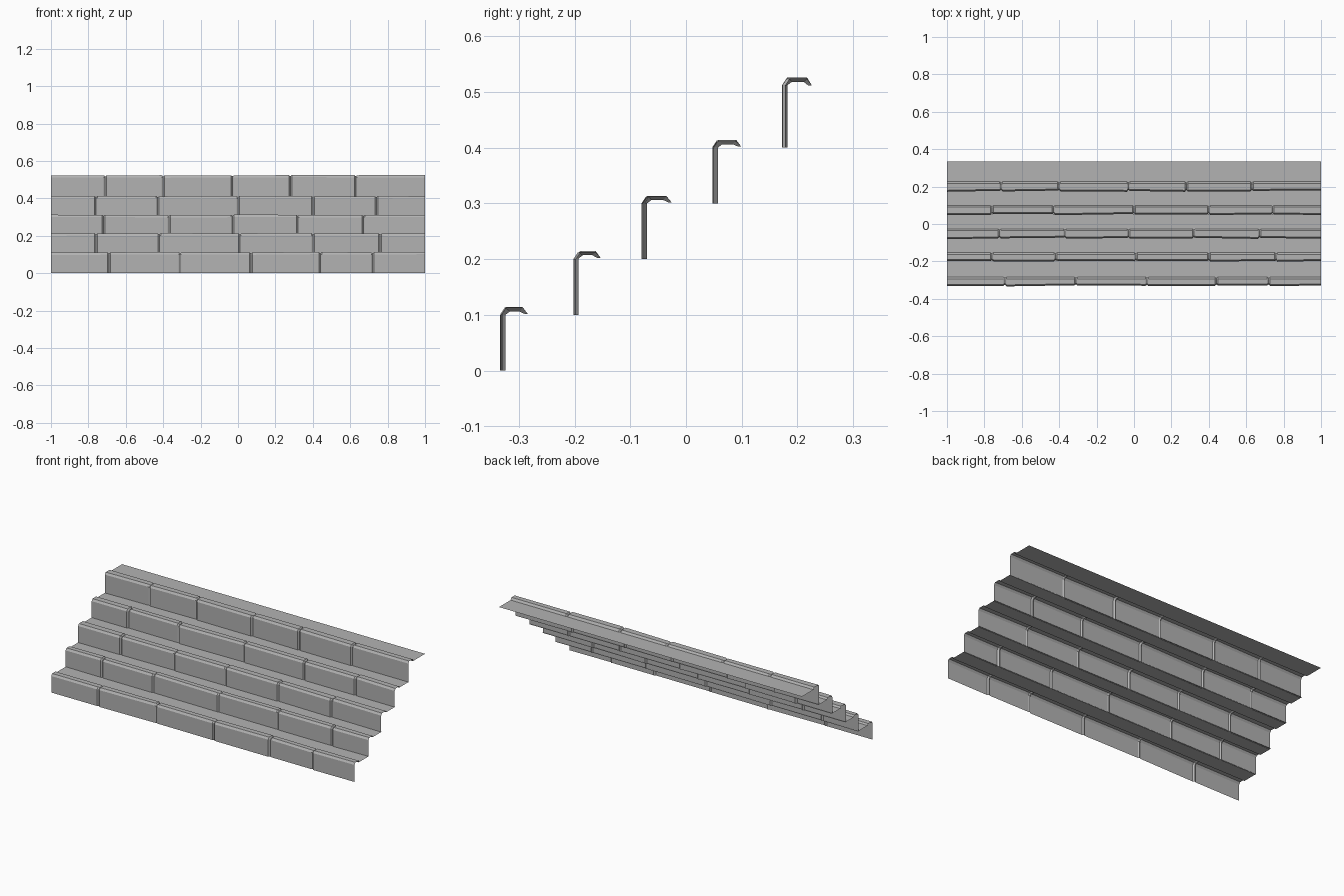
import bpy, random

random.seed(4)
cube = bpy.data.objects.get("Cube")
if cube:
    bpy.data.objects.remove(cube, do_unlink=True)

# Single stone colour
stone = bpy.data.materials.new("grey_stone")
stone.use_nodes = True
grey = (0.45, 0.45, 0.45, 1)
stone.diffuse_color = grey
stone.node_tree.nodes["Principled BSDF"].inputs["Base Color"].default_value = grey


def sheet(name, columns):
    """Bridge a list of equal-length point columns, ordered along x."""
    n = len(columns[0])
    verts = [p for col in columns for p in col]
    faces = []
    for c in range(len(columns) - 1):
        for r in range(n - 1):
            a, b = c * n + r, (c + 1) * n + r
            faces.append((a, b, b + 1, a + 1))
    mesh = bpy.data.meshes.new(name)
    mesh.from_pydata(verts, [], faces)
    mesh.materials.append(stone)
    obj = bpy.data.objects.new(name, mesh)
    bpy.context.collection.objects.link(obj)


def section(x, front, back, bottom, top, lip, inset=0.0):
    """Riser, front bevel, flat nosing and back lip of one brick course."""
    f, b, t = front + inset, back - inset, top - inset
    return [(x, f, bottom), (x, f, top - 0.012), (x, f + 0.008, t),
            (x, b - 0.009, t), (x, b, lip)]


# Each course: front y, back y, top z, tread z, joint positions
courses = [
    (-0.330, -0.284, 0.112, 0.102, (-0.69, -0.31, 0.07, 0.44, 0.72)),
    (-0.199, -0.153, 0.213, 0.202, (-0.76, -0.42, 0.01, 0.40, 0.76)),
    (-0.076, -0.026, 0.312, 0.302, (-0.72, -0.37, -0.03, 0.32, 0.67)),
    (0.051, 0.099, 0.412, 0.402, (-0.76, -0.43, 0.0, 0.40, 0.74)),
    (0.176, 0.226, 0.524, 0.511, (-0.71, -0.40, -0.03, 0.28, 0.63)),
]
bevel = 0.008

for i, (front, back, top, tread, joints) in enumerate(courses):
    bottom = 0.1 * i
    edges = [-1.0, *joints, 1.0]
    columns = []
    for k in range(len(edges) - 1):
        x0, x1 = edges[k], edges[k + 1]
        left = x0 + (bevel if k else 0)
        right = x1 - (bevel if x1 < 1 else 0)
        # Slightly uneven hand-cut bricks
        for x in (left, right):
            columns.append(section(x, front + random.uniform(-0.004, 0.003), back,
                                   bottom, top + random.uniform(-0.002, 0.002), tread))
        # Shallow groove between bricks
        if x1 < 1:
            columns.append(section(x1, front, back, bottom, top, tread, 0.006))
    sheet(f"step_{i + 1}_bricks", columns)

    # Flat tread running back to the next riser
    end = courses[i + 1][0] + 0.003 if i < 4 else 0.335
    sheet(f"step_{i + 1}_tread",
          [[(x, back - 0.006, tread), (x, end, tread)] for x in (-1, 1)])
